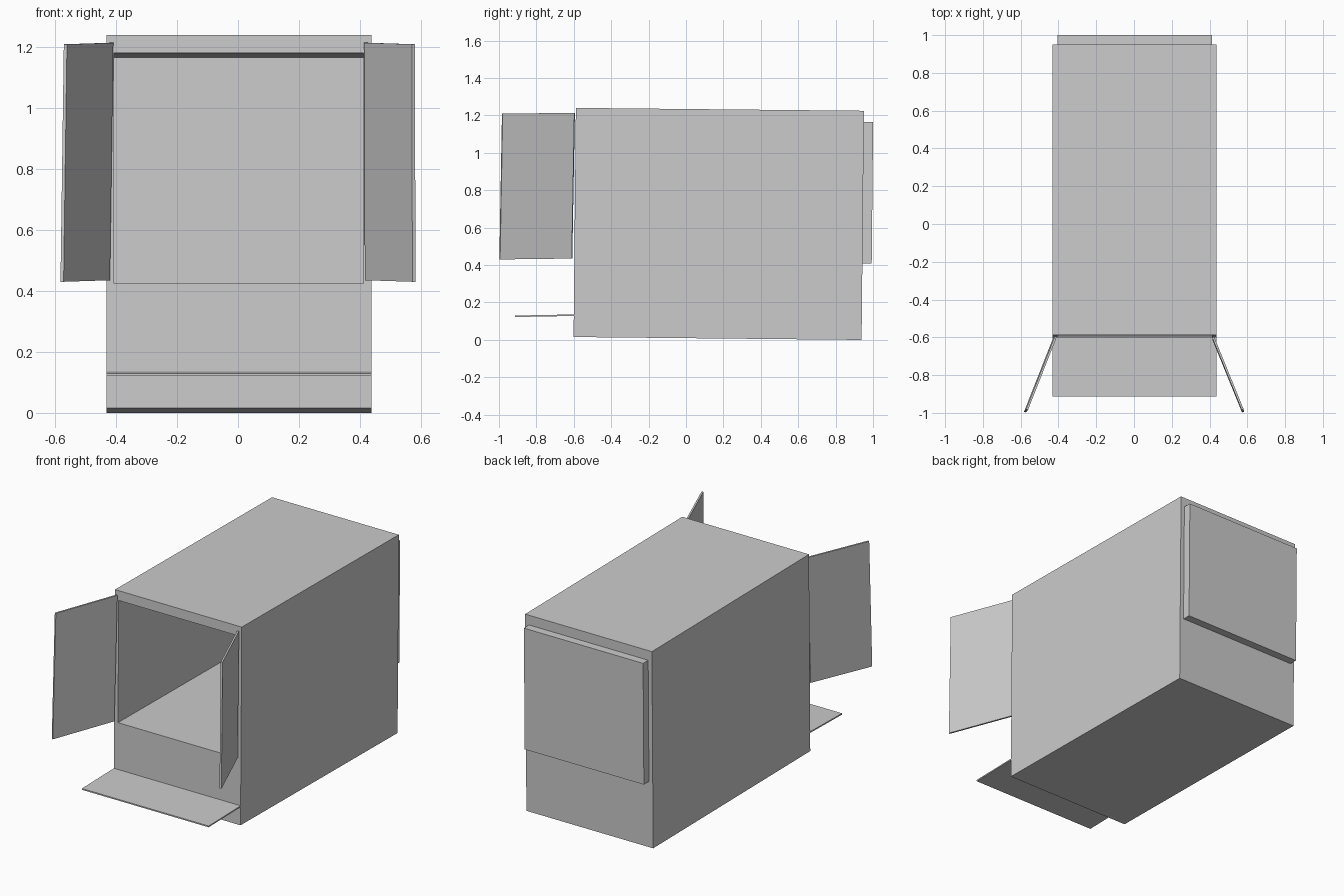
import bpy, bmesh
from mathutils import Matrix, Vector

if "Cube" in bpy.data.objects:
    bpy.data.objects.remove(bpy.data.objects["Cube"])


def finish(name, bm):
    bmesh.ops.recalc_face_normals(bm, faces=bm.faces)
    mesh = bpy.data.meshes.new(name)
    bm.to_mesh(mesh)
    bm.free()
    obj = bpy.data.objects.new(name, mesh)
    bpy.context.collection.objects.link(obj)
    return obj


def loft(name, rings):
    """Join successive rings of points with quads and cap both ends."""
    bm = bmesh.new()
    loops = [[bm.verts.new(p) for p in ring] for ring in rings]
    for a, b in zip(loops, loops[1:]):
        for i in range(len(a)):
            j = (i + 1) % len(a)
            bm.faces.new((a[i], a[j], b[j], b[i]))
    bm.faces.new(loops[0])
    bm.faces.new(loops[-1])
    return finish(name, bm)


def rect(x0, x1, z0, z1, y):
    return [(x0, y, z0), (x1, y, z0), (x1, y, z1), (x0, y, z1)]


# Cabinet: outer shell, front rim, then a cavity pushed out through the back
outer = (-0.435, 0.435, -0.6125, 0.6125)
cavity = (-0.409, 0.409, -0.203, 0.552)
body = loft("cabinet", [
    rect(*outer, 0.77),
    rect(*outer, -0.77),
    rect(*cavity, -0.77),
    rect(*cavity, 0.82),
])
body.data.transform(Matrix.Translation((0.003, 0.175, 0.62)) @ Matrix.Rotation(-0.01, 4, 'X'))


# Open doors: slightly leaning thin slabs
def door(name, hinge, tip, lean):
    h, t = Vector(hinge), Vector(tip)
    side = 1 if t.x > 0 else -1
    d = (t - h).normalized()
    out = Vector((-d.y * side, d.x * side, 0)) * side * 0.011
    if out.x * side < 0:
        out = -out
    base = [h, t, t + out, h + out]
    loft(name, [base, [p + Vector(lean) for p in base]])


door("left_door", (-0.42, -0.612, 0.435), (-0.572, -0.998, 0.43), (0.011, 0.014, 0.779))
door("right_door", (0.416, -0.615, 0.435), (0.572, -0.998, 0.43), (-0.002, 0.014, 0.779))

# Front shelf below the opening
profile = [(-0.6, 0.128), (-0.913, 0.122), (-0.913, 0.130), (-0.6, 0.136)]
loft("front_shelf", [[(x, y, z) for y, z in profile] for x in (-0.432, 0.438)])
